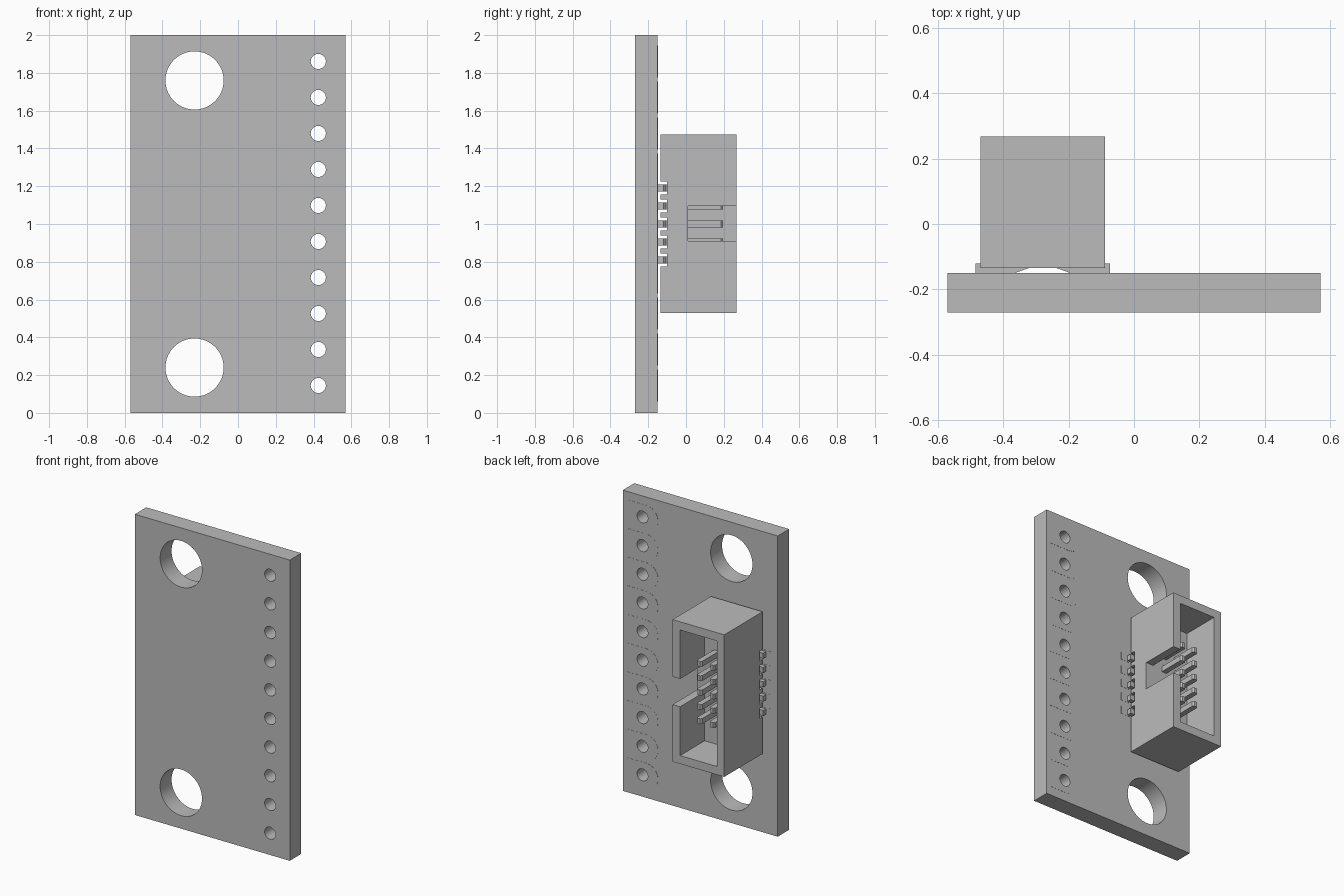
import bpy, bmesh, math
from mathutils import Matrix, Vector

cube = bpy.data.objects.get("Cube")
if cube:
    bpy.data.objects.remove(cube, do_unlink=True)

GREY = (0.5, 0.5, 0.5, 1)
grey = bpy.data.materials.new("plain grey")
grey.use_nodes = True
grey.diffuse_color = GREY
grey.node_tree.nodes["Principled BSDF"].inputs["Base Color"].default_value = GREY

PITCH = 0.0953
BODY_X, BODY_Z = -0.279, 1.0
BOARD_BACK = -0.15


def finish(bm, name):
    bmesh.ops.recalc_face_normals(bm, faces=bm.faces)
    mesh = bpy.data.meshes.new(name)
    bm.to_mesh(mesh)
    bm.free()
    mesh.materials.append(grey)
    ob = bpy.data.objects.new(name, mesh)
    bpy.context.collection.objects.link(ob)
    return ob


def add_box(bm, x, y, z):
    size = [b - a for a, b in (x, y, z)]
    mid = [(a + b) / 2 for a, b in (x, y, z)]
    bmesh.ops.create_cube(bm, size=1, matrix=Matrix.Translation(mid) @ Matrix.Diagonal((*size, 1)))


def add_hole(bm, x, z, radius, sides):
    m = Matrix.Translation((x, -0.2, z)) @ Matrix.Rotation(math.pi / 2, 4, 'X')
    bmesh.ops.create_cone(bm, cap_ends=True, segments=sides, radius1=radius, radius2=radius, depth=0.4, matrix=m)


def add_prism(bm, points, offset):
    face = bm.faces.new([bm.verts.new(p) for p in points])
    new = bmesh.ops.extrude_face_region(bm, geom=[face])["geom"]
    bmesh.ops.translate(bm, verts=[v for v in new if isinstance(v, bmesh.types.BMVert)], vec=offset)


def cut(ob, cutter):
    cutter.hide_render = True
    mod = ob.modifiers.new("cut", 'BOOLEAN')
    mod.operation, mod.solver, mod.object = 'DIFFERENCE', 'EXACT', cutter
    bpy.ops.object.select_all(action='DESELECT')
    bpy.context.view_layer.objects.active = ob
    ob.select_set(True)
    bpy.ops.object.modifier_apply(modifier=mod.name)
    bpy.ops.object.shade_smooth_by_angle(angle=math.radians(30))


# Circuit board
hole_heights = [0.145 + i * 0.1906 for i in range(10)]
bm = bmesh.new()
add_box(bm, (-0.57, 0.57), (-0.27, BOARD_BACK), (0, 2))
board = finish(bm, "circuit_board")

# Thin pads around the row of holes, rounded toward the middle
bm = bmesh.new()
for z in hole_heights:
    arc = [math.radians(90 + 15 * i) for i in range(13)]
    outline = [(0.54, z - 0.085), (0.54, z + 0.085)]
    outline += [(0.395 + 0.085 * math.cos(a), z + 0.085 * math.sin(a)) for a in arc]
    add_prism(bm, [(x, BOARD_BACK - 0.004, h) for x, h in outline], Vector((0, 0.005, 0)))
hole_pads = finish(bm, "hole_pads")

# Mounting holes and pin holes
bm = bmesh.new()
for z in (0.24, 1.76):
    add_hole(bm, -0.23, z, 0.154, 64)
for z in hole_heights:
    add_hole(bm, 0.425, z, 0.04, 32)
drill = finish(bm, "hole_cutter")
cut(board, drill)
cut(hole_pads, drill)
bpy.data.objects.remove(drill, do_unlink=True)

# Connector shell
bm = bmesh.new()
add_box(bm, (BODY_X - 0.19, BODY_X + 0.19), (-0.135, 0.268), (0.53, 1.475))
shell = finish(bm, "connector_shell")

# Shell cavity, key slot and leg notches
pin_heights = [BODY_Z + (i - 2) * PITCH for i in range(5)]
recesses = [("cavity", (BODY_X - 0.135, BODY_X + 0.135), (0.01, 0.4), (0.585, 1.42)),
            ("slot", (BODY_X + 0.1, 0.1), (0.01, 0.4), (0.91, 1.095))]
recesses += [("notch", (-0.6, 0.1), (-0.2, -0.1), (z - 0.034, z + 0.034)) for z in pin_heights]
for name, x, y, z in recesses:
    bm = bmesh.new()
    add_box(bm, x, y, z)
    cutter = finish(bm, name + "_cutter")
    cut(shell, cutter)
    bpy.data.objects.remove(cutter, do_unlink=True)

# Bent contact pins in two mirrored rows, with solder lands below
pins, lands = bmesh.new(), bmesh.new()
W = 0.018
for z in pin_heights:
    for side in (-1, 1):
        inner, outer = PITCH / 2 - W, PITCH / 2 + W
        profile = [(0.205, BOARD_BACK), (0.085, BOARD_BACK), (inner, -0.13), (inner, 0.185),
                   (inner + 0.008, 0.195), (outer - 0.008, 0.195), (outer, 0.185),
                   (outer, -0.105), (outer + 0.015, -0.12), (0.205, -0.12)]
        add_prism(pins, [(BODY_X + side * x, y, z - W) for x, y in profile], Vector((0, 0, 2 * W)))
        ends = sorted((BODY_X + side * 0.05, BODY_X + side * 0.255))
        add_box(lands, ends, (BOARD_BACK - 0.004, BOARD_BACK + 0.001), (z - 0.026, z + 0.026))
finish(pins, "contact_pins")
finish(lands, "solder_lands")
